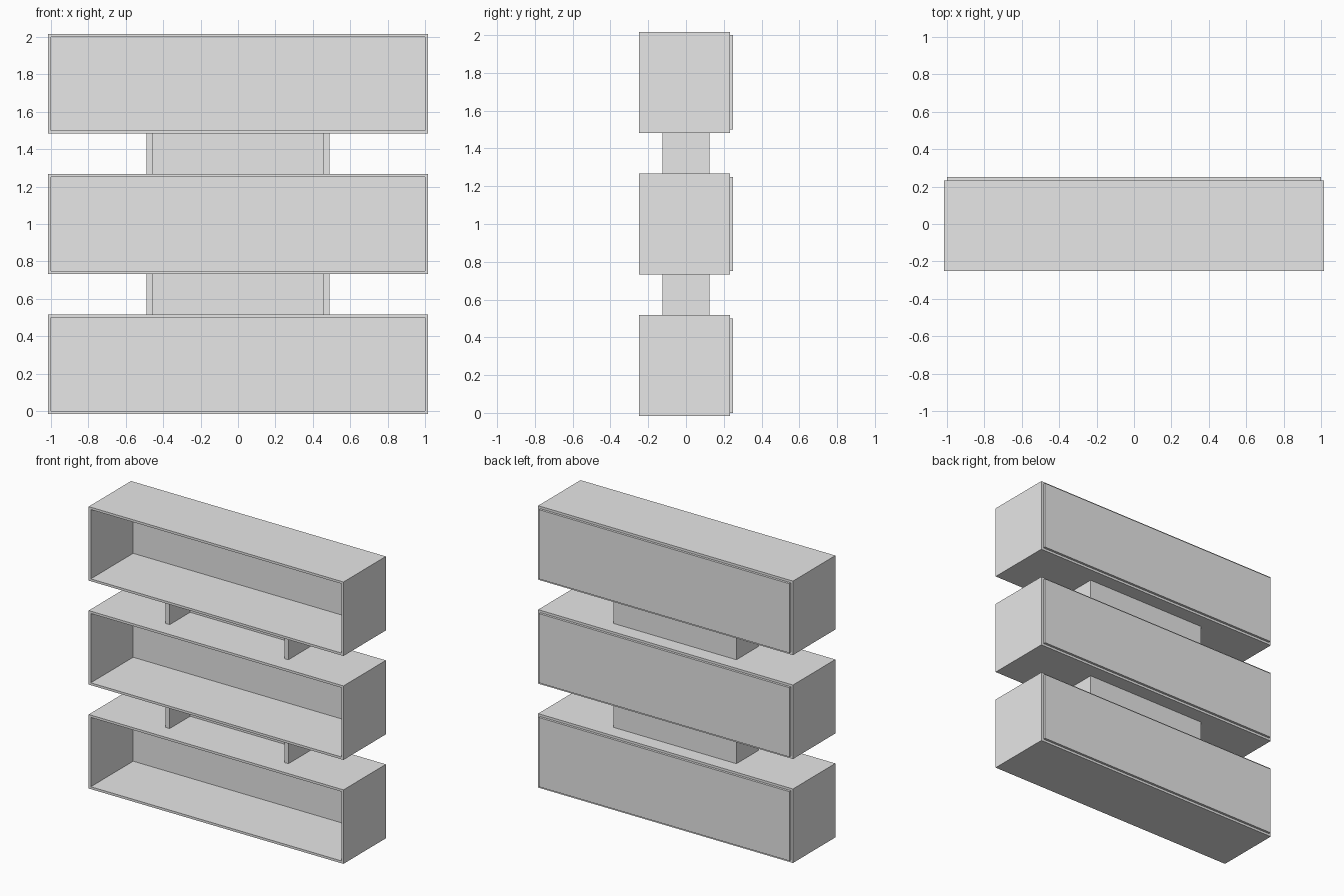
import bpy

cube = bpy.data.objects.get("Cube")
if cube:
    bpy.data.objects.remove(cube, do_unlink=True)

# One flat grey for the whole shelf
grey = bpy.data.materials.new("light_grey")
grey.use_nodes = True
colour = (0.8, 0.8, 0.8, 1)
grey.diffuse_color = colour
grey.node_tree.nodes["Principled BSDF"].inputs["Base Color"].default_value = colour

WIDTH, DEPTH, HEIGHT = 2.0, 0.5, 0.5
WALL = 0.017
GAP = 0.25
SPACER_HALF, SPACER_DEPTH, SPACER_WALL = 0.49, 0.25, 0.032


def extrude_profile(name, profile, y_front, y_back, faces):
    """Extrude loops of (x, z) points from front to back."""
    n = len(profile)
    verts = [(x, y, z) for y in (y_front, y_back) for x, z in profile]
    sides = [(i, (i + 1) % n, (i + 1) % n + n, i + n) for i in range(n)]
    mesh = bpy.data.meshes.new(name)
    mesh.from_pydata(verts, [], sides + faces)
    return mesh


def add_object(name, mesh):
    mesh.materials.append(grey)
    obj = bpy.data.objects.new(name, mesh)
    bpy.context.collection.objects.link(obj)
    return obj


def rectangle(half_width, low, high):
    return [(-half_width, low), (half_width, low), (half_width, high), (-half_width, high)]


def open_box(name, base):
    """Box open at the front, with an even wall thickness."""
    shell = extrude_profile(name, rectangle(WIDTH / 2, base, base + HEIGHT),
                            -DEPTH / 2, DEPTH / 2, [(7, 6, 5, 4)])
    obj = add_object(name, shell)
    for poly in shell.polygons:
        if poly.normal.y > 0.5:
            break
    thick = obj.modifiers.new("wall_thickness", "SOLIDIFY")
    thick.thickness = WALL
    thick.offset = -1
    thick.use_even_offset = True


def spacer(name, base):
    """Two upright sides joined by a thin back panel, open at the front."""
    y0, y1 = -SPACER_DEPTH / 2, SPACER_DEPTH / 2
    outer, inner = SPACER_HALF, SPACER_HALF - SPACER_WALL
    outline = [(-outer, y0), (-inner, y0), (-inner, y1 - WALL), (inner, y1 - WALL),
               (inner, y0), (outer, y0), (outer, y1), (-outer, y1)]
    n = len(outline)
    verts = [(x, y, z) for z in (base, base + GAP) for x, y in outline]
    faces = [(i, (i + 1) % n, (i + 1) % n + n, i + n) for i in range(n)]
    faces += [tuple(reversed(range(n))), tuple(range(n, 2 * n))]
    mesh = bpy.data.meshes.new(name)
    mesh.from_pydata(verts, [], faces)
    add_object(name, mesh)


# Three stacked boxes with a spacer in each gap
for level, label in enumerate(("lower", "middle", "upper")):
    base = level * (HEIGHT + GAP)
    open_box(label + "_shelf_box", base)
    if level < 2:
        spacer(label + "_spacer", base + HEIGHT)
